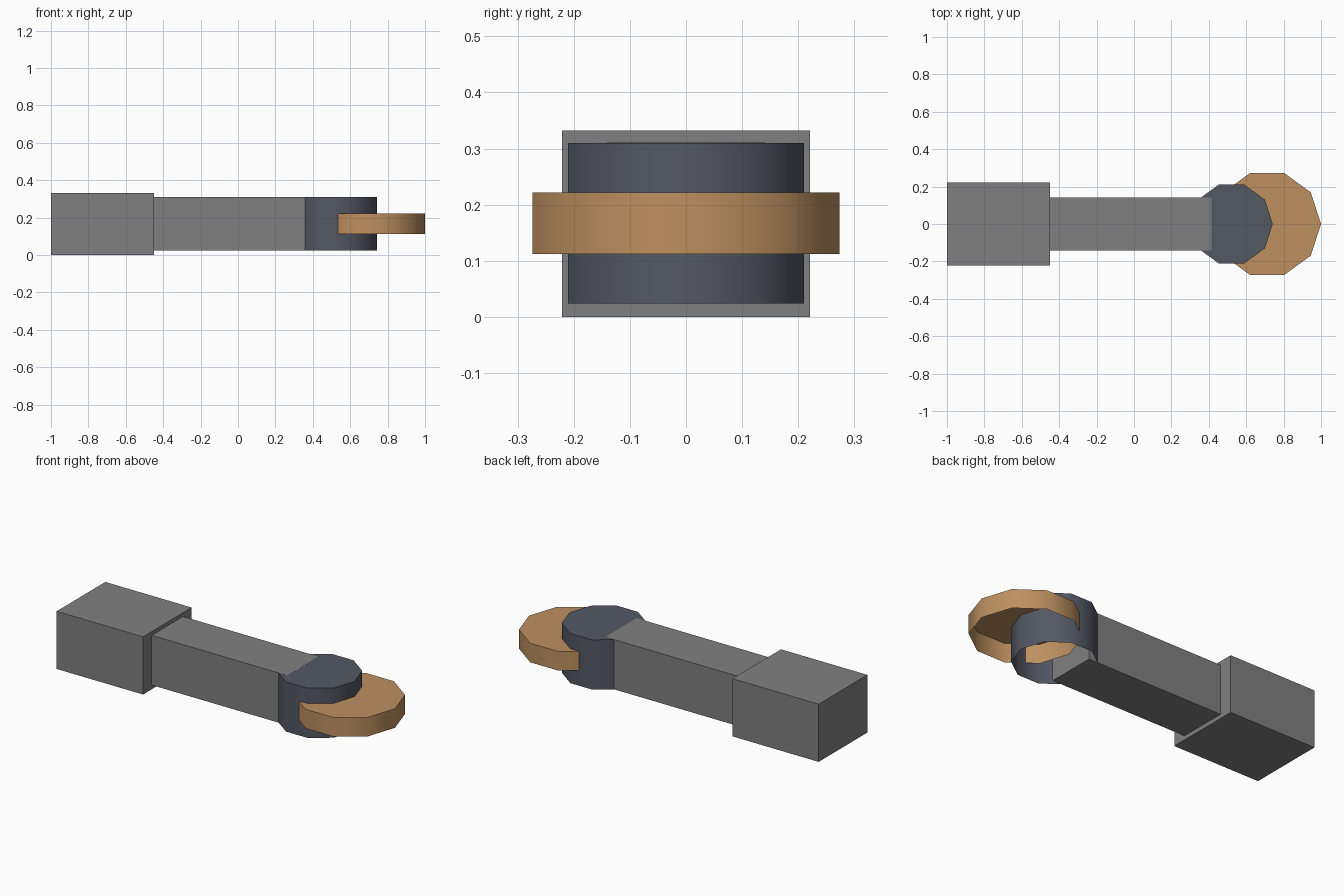
import bpy, bmesh, math

if "Cube" in bpy.data.objects:
    bpy.data.objects.remove(bpy.data.objects["Cube"])


def material(name, color):
    m = bpy.data.materials.new(name)
    m.diffuse_color = (*color, 1)
    m.use_nodes = True
    m.node_tree.nodes["Principled BSDF"].inputs["Base Color"].default_value = m.diffuse_color
    return m


grey = material("grey", (0.216, 0.216, 0.216))
slate = material("slate", (0.088, 0.098, 0.126))
tan = material("tan", (0.51, 0.28, 0.118))


def add_object(name, bm, mat):
    mesh = bpy.data.meshes.new(name)
    bm.to_mesh(mesh)
    bm.free()
    mesh.materials.append(mat)
    ob = bpy.data.objects.new(name, mesh)
    bpy.context.collection.objects.link(ob)
    return ob


def box(name, x0, x1, half_y, z0, z1, mat):
    bm = bmesh.new()
    bmesh.ops.create_cube(bm, size=1)
    for v in bm.verts:
        v.co = ((x0 + x1) / 2 + v.co.x * (x1 - x0), v.co.y * 2 * half_y,
                (z0 + z1) / 2 + v.co.z * (z1 - z0))
    return add_object(name, bm, mat)


def drum(name, cx, radius, z0, z1, mat, sides=10):
    """Ten-sided cap with a smooth wall, open underneath."""
    bm = bmesh.new()
    rings = [[bm.verts.new((cx + radius * math.cos(math.tau * i / sides),
                            radius * math.sin(math.tau * i / sides), z))
              for i in range(sides)] for z in (z0, z1)]
    low, high = rings
    bm.faces.new(high)
    for i in range(sides):
        j = (i + 1) % sides
        bm.faces.new((low[i], low[j], high[j], high[i]))
    ob = add_object(name, bm, mat)
    bpy.ops.object.select_all(action='DESELECT')
    ob.select_set(True)
    bpy.context.view_layer.objects.active = ob
    bpy.ops.object.shade_smooth_by_angle(angle=math.radians(45))
    return ob


# Grip block and arm
box("grip_block", -1.0, -0.45, 0.221, 0.0, 0.332, grey)
box("arm", -0.46, 0.415, 0.142, 0.024, 0.3105, grey)

# Joint housing and the disc passing through it
drum("joint_housing", 0.521, 0.221, 0.024, 0.31, slate)
drum("disc", 0.712, 0.288, 0.112, 0.222, tan)
